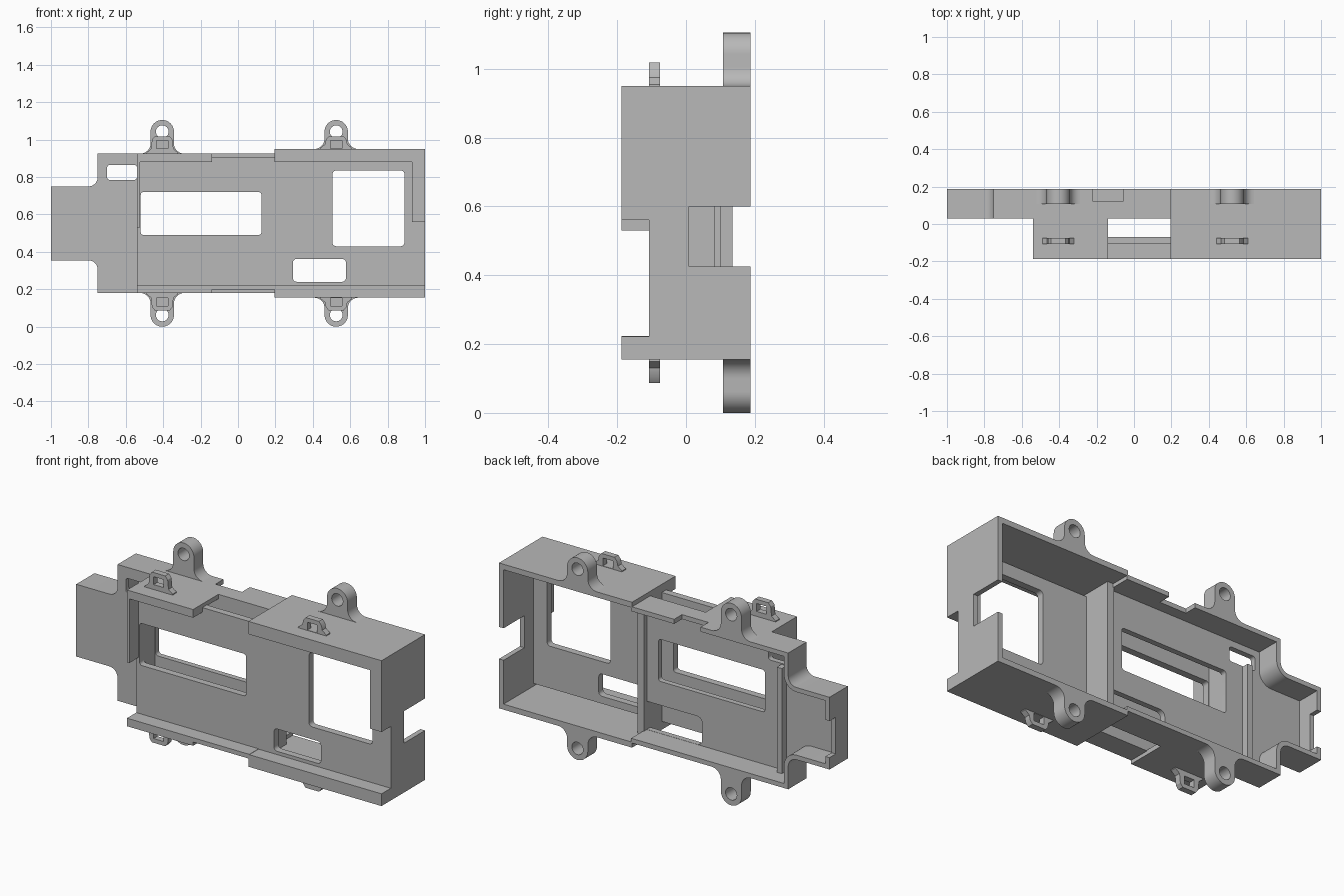
import bpy, bmesh, math

if "Cube" in bpy.data.objects:
    bpy.data.objects.remove(bpy.data.objects["Cube"], do_unlink=True)

grey = bpy.data.materials.new("plain_grey")
grey.use_nodes = True
colour = (0.48, 0.48, 0.48, 1)
grey.diffuse_color = colour
grey.node_tree.nodes["Principled BSDF"].inputs["Base Color"].default_value = colour

MID = 0.5525            # height of the mirror plane between upper and lower half
FRONT, BACK = -0.188, 0.188
WEB = -0.108            # front face of the main plate
DECK = 0.03             # front face of the rear deck


def flip(z):
    return 2 * MID - z


def arc(cx, cz, r, a0, a1, n=12):
    steps = [math.radians(a0 + (a1 - a0) * i / n) for i in range(n + 1)]
    return [(cx + r * math.cos(a), cz + r * math.sin(a)) for a in steps]


def prism(name, profile, y0, y1):
    """Extrude an x-z outline from y0 to y1."""
    bm = bmesh.new()
    face = bm.faces.new([bm.verts.new((x, y0, z)) for x, z in profile])
    moved = bmesh.ops.extrude_face_region(bm, geom=[face])["geom"]
    verts = [v for v in moved if isinstance(v, bmesh.types.BMVert)]
    bmesh.ops.translate(bm, vec=(0, y1 - y0, 0), verts=verts)
    bmesh.ops.recalc_face_normals(bm, faces=bm.faces)
    mesh = bpy.data.meshes.new(name)
    bm.to_mesh(mesh)
    bm.free()
    mesh.materials.append(grey)
    obj = bpy.data.objects.new(name, mesh)
    bpy.context.collection.objects.link(obj)
    return obj


def box(name, x0, x1, y0, y1, z0, z1, r=0):
    if r:
        outline = (arc(x1 - r, z1 - r, r, 0, 90, 5) + arc(x0 + r, z1 - r, r, 90, 180, 5)
                   + arc(x0 + r, z0 + r, r, 180, 270, 5) + arc(x1 - r, z0 + r, r, 270, 360, 5))
    else:
        outline = [(x0, z0), (x1, z0), (x1, z1), (x0, z1)]
    return prism(name, outline, y0, y1)


def cut(obj, *cutters):
    """Subtract each cutter, then discard it."""
    for cutter in cutters:
        mod = obj.modifiers.new("cut", 'BOOLEAN')
        mod.object, mod.operation, mod.solver = cutter, 'DIFFERENCE', 'EXACT'
        deps = bpy.context.evaluated_depsgraph_get()
        mesh = bpy.data.meshes.new_from_object(obj.evaluated_get(deps))
        obj.modifiers.clear()
        obj.data = mesh
        bpy.data.objects.remove(cutter, do_unlink=True)
    return obj


def window():
    return box("cutter", -0.52, 0.125, -0.3, 0.3, 0.49, 0.72, 0.015)


# Rear tray: narrow end, middle block and rear deck, open at the back
def tray_outline(t, right):
    top = [(-1 + t, 0.75 - t)] + arc(-0.8, 0.8, 0.05 + t, -90, 0)
    top += [(-0.75 + t, 0.925 - t), (right, 0.925 - t)]
    return top + [(x, flip(z)) for x, z in reversed(top)]


tray = prism("rear_tray", tray_outline(0, 0.2), DECK, BACK)
cut(tray,
    prism("cutter", tray_outline(0.025, 0.4), DECK + 0.03, 0.3),
    window(),
    box("cutter", -0.7, -0.54, -0.1, 0.1, 0.785, 0.865, 0.015),
    box("cutter", -0.14, 0.4, 0, 0.1, 0.206, 0.36, 0.03),
    box("cutter", -1.1, -0.96, 0.135, 0.3, 0.42, 0.62),
    box("cutter", -0.22, -0.06, 0.12, 0.3, 0.85, 1))
box("tray_rib", -0.65, -0.62, DECK + 0.02, 0.1, 0.19, 0.78)

# Main plate with its openings
plate = box("main_plate", -0.54, 0.98, WEB, WEB + 0.038, 0.2, 0.905)
cut(plate, window(),
    box("cutter", 0.505, 0.89, -0.3, 0.3, 0.43, 0.835, 0.02),
    box("cutter", 0.293, 0.577, -0.3, 0.3, 0.24, 0.362, 0.02))

# Left front walls
box("left_side_wall", -0.54, -0.522, WEB, DECK + 0.01, 0.18, 0.925)
box("left_front_strip", -0.54, -0.525, FRONT, WEB, 0.53, 0.9)
box("left_roof", -0.54, -0.14, FRONT, DECK + 0.01, 0.9, 0.925)
box("left_floor", -0.54, -0.14, FRONT, DECK + 0.01, 0.18, 0.205)
box("left_roof_lip", -0.54, -0.14, FRONT, WEB + 0.01, 0.88, 0.91)
box("lower_front_lip", -0.54, 0.2, FRONT, WEB + 0.01, 0.2, 0.224)

# Right compartment
box("right_roof", 0.195, 1, FRONT, BACK, 0.92, 0.95)
box("right_floor", 0.195, 1, FRONT, BACK, 0.155, 0.185)
box("right_roof_lip", 0.195, 1, FRONT, WEB + 0.01, 0.88, 0.93)
box("right_floor_lip", 0.195, 1, FRONT, WEB + 0.01, 0.18, 0.222)
box("right_front_strip", 0.93, 1, FRONT, WEB + 0.01, 0.56, 0.9)
box("divider", 0.195, 0.235, WEB + 0.01, 0.085, 0.17, 0.935)
end_wall = box("right_end_wall", 0.972, 1, FRONT, BACK, 0.16, 0.945)
cut(end_wall,
    box("cutter", 0.9, 1.1, -0.3, WEB, 0.222, 0.56),
    box("cutter", 0.9, 1.1, 0.008, 0.3, 0.425, 0.6))

# Mounting ears and small clips, above and below
for side, cx, base in (("left", -0.405, 0.925), ("right", 0.525, 0.95)):
    for level, m in (("upper", lambda z: z), ("lower", flip)):
        def place(points):
            return [(cx + x, m(z)) for x, z in points]

        r, f, top = 0.0625, 0.055, 1.0425
        ear = [(r + f, base - 0.01)]
        ear += arc(r + f, base + f, f, 270, 180, 8)
        ear += arc(0, top, r, 0, 180, 20)
        ear += arc(-r - f, base + f, f, 0, -90, 8) + [(-r - f, base - 0.01)]
        lug = prism(f"{side}_{level}_ear", place(ear), 0.108, BACK)
        cut(lug, prism("cutter", place(arc(0, top, 0.034, 0, 345, 23)), 0, 0.3))

        half = [(0.085, base - 0.01), (0.085, base + 0.005), (0.06, base + 0.025),
                (0.055, 1.0), (0.04, 1.018)]
        outline = half + [(-x, z) for x, z in reversed(half)]
        clip = prism(f"{side}_{level}_clip", place(outline), -0.108, -0.075)
        hole = [(-0.03, 0.952), (0.03, 0.952), (0.03, 0.995), (-0.03, 0.995)]
        cut(clip, prism("cutter", place(hole), -0.3, 0))

# Smooth the rounded parts while keeping edges sharp
bpy.ops.object.select_all(action='DESELECT')
for obj in bpy.context.collection.objects:
    if obj.type == 'MESH' and grey.name in obj.data.materials:
        obj.select_set(True)
        bpy.context.view_layer.objects.active = obj
bpy.ops.object.shade_smooth_by_angle(angle=math.radians(30))
